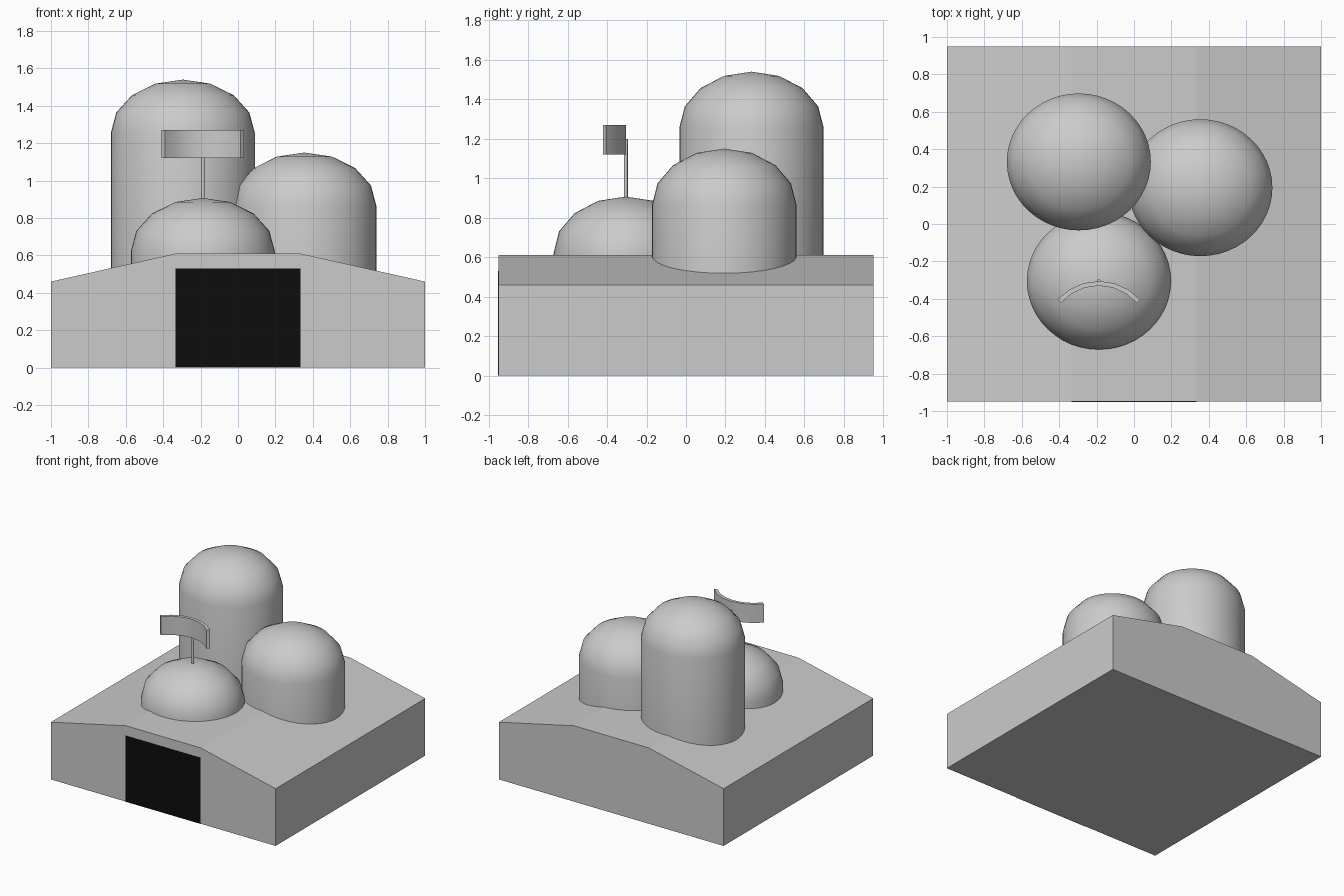
import bpy, bmesh, math

if "Cube" in bpy.data.objects:
    bpy.data.objects.remove(bpy.data.objects["Cube"])


def material(name, rgb):
    m = bpy.data.materials.new(name)
    m.diffuse_color = (*rgb, 1)
    m.use_nodes = True
    m.node_tree.nodes["Principled BSDF"].inputs["Base Color"].default_value = m.diffuse_color
    return m


GREY = material("light grey", (0.6, 0.6, 0.6))
BLACK = material("black", (0.004, 0.004, 0.004))


def finish(name, bm, mat, smooth=None):
    bmesh.ops.recalc_face_normals(bm, faces=bm.faces)
    me = bpy.data.meshes.new(name)
    bm.to_mesh(me)
    bm.free()
    ob = bpy.data.objects.new(name, me)
    bpy.context.collection.objects.link(ob)
    me.materials.append(mat)
    if smooth:
        bpy.ops.object.select_all(action='DESELECT')
        ob.select_set(True)
        bpy.context.view_layer.objects.active = ob
        bpy.ops.object.shade_smooth_by_angle(angle=math.radians(smooth))
    return ob


def extrude(name, outline, vec, mat, smooth=None):
    """Closed prism from a flat outline pushed along vec."""
    bm = bmesh.new()
    face = bm.faces.new([bm.verts.new(p) for p in outline])
    out = bmesh.ops.extrude_face_region(bm, geom=[face], use_keep_orig=True)
    moved = [v for v in out['geom'] if isinstance(v, bmesh.types.BMVert)]
    bmesh.ops.translate(bm, verts=moved, vec=vec)
    return finish(name, bm, mat, smooth)


def domed_tower(name, x, y, bottom, top, rx=0.385, ry=0.366, cap=0.285, n=48):
    """Upright cylinder with a coarse rounded cap."""
    rings = [(1, bottom)]
    for i in range(4):
        a = math.radians(22.5 * i)
        rings.append((math.cos(a), top - cap + cap * math.sin(a)))
    bm = bmesh.new()
    loops = []
    for r, z in rings:
        loops.append([bm.verts.new((x + rx * r * math.cos(2 * math.pi * k / n),
                                    y + ry * r * math.sin(2 * math.pi * k / n), z))
                      for k in range(n)])
    for lo, hi in zip(loops, loops[1:]):
        for k in range(n):
            j = (k + 1) % n
            bm.faces.new((lo[k], lo[j], hi[j], hi[k]))
    tip = bm.verts.new((x, y, top))
    for k in range(n):
        bm.faces.new((loops[-1][k], loops[-1][(k + 1) % n], tip))
    bm.faces.new(loops[0][::-1])
    return finish(name, bm, GREY, 40)


# Base block with a shallow pitched top
profile = [(-1, 0), (1, 0), (1, 0.46), (0.333, 0.61), (-0.333, 0.61), (-1, 0.46)]
extrude("base_block", [(x, -0.95, z) for x, z in profile], (0, 1.9, 0), GREY)

# Dark doorway plate on the front
door = [(-0.333, 0), (0.333, 0), (0.333, 0.53), (-0.333, 0.53)]
extrude("doorway", [(x, -0.953, z) for x, z in door], (0, 0.005, 0), BLACK)

# Three rounded towers of different heights
domed_tower("tall_tower", -0.295, 0.332, 0.42, 1.54)
domed_tower("middle_tower", 0.355, 0.194, 0.42, 1.15)
domed_tower("low_dome", -0.188, -0.305, 0.45, 0.907)

# Thin post on the low dome
post = [(-0.188 + 0.01 * math.cos(math.pi * k / 4),
         -0.305 + 0.01 * math.sin(math.pi * k / 4), 0.85) for k in range(8)]
extrude("post", post, (0, 0, 0.35), GREY, 50)

# Curved panel in front of the post
R, half, steps = 0.295, math.radians(48.5), 6
angles = [-half + 2 * half * i / steps for i in range(steps + 1)]


def arc(r, seq):
    return [(-0.188 + r * math.sin(a), -0.305 - R + r * math.cos(a), 1.12) for a in seq]


extrude("curved_panel", arc(R, angles) + arc(R - 0.025, angles[::-1]),
        (0, 0, 0.15), GREY, 40)
